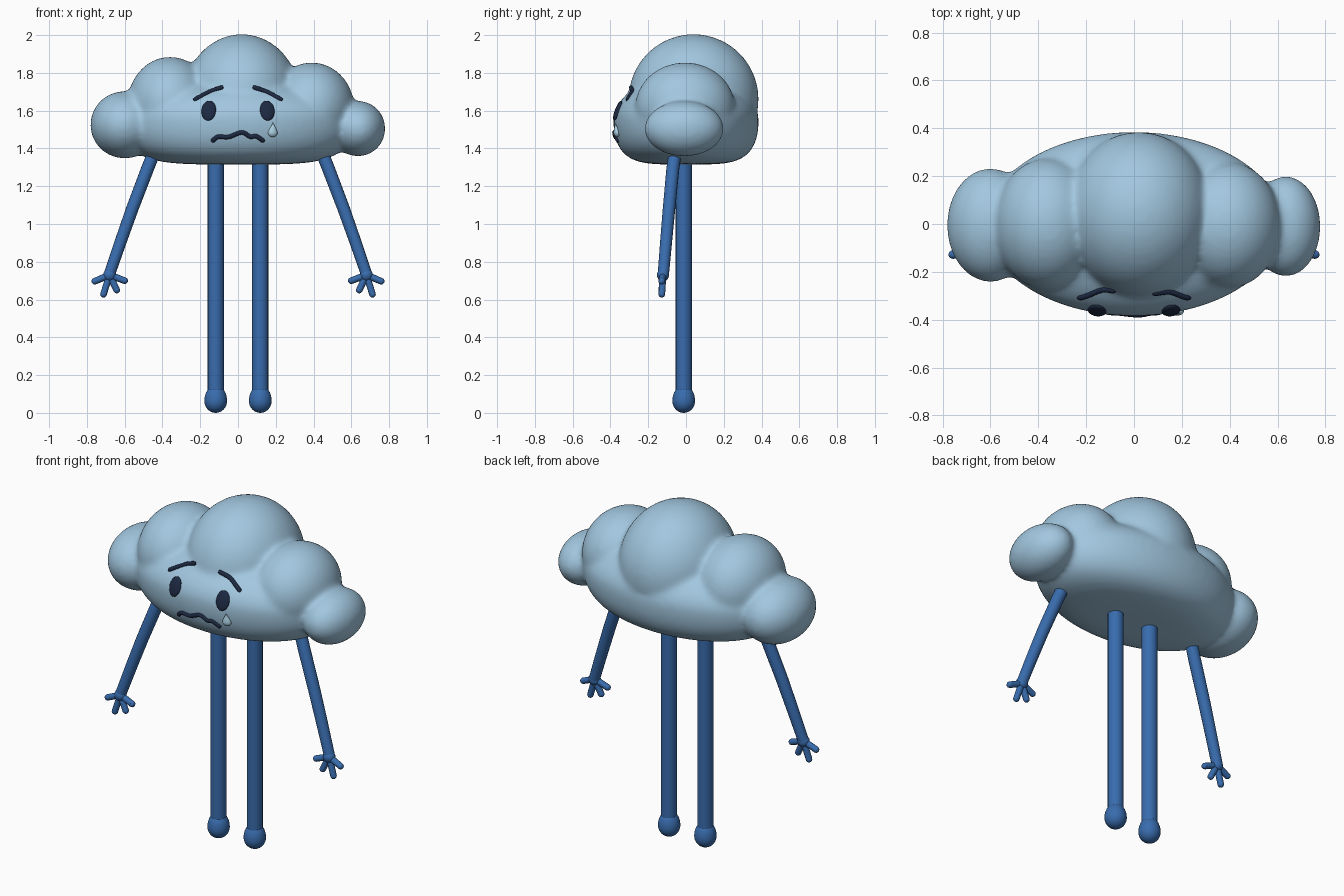
import bpy, bmesh, math
from mathutils import Vector, Matrix
from mathutils.bvhtree import BVHTree

if "Cube" in bpy.data.objects:
    bpy.data.objects.remove(bpy.data.objects["Cube"], do_unlink=True)


def material(name, rgb):
    m = bpy.data.materials.new(name)
    m.use_nodes = True
    m.diffuse_color = (*rgb, 1)
    node = next(n for n in m.node_tree.nodes if n.type == 'BSDF_PRINCIPLED')
    node.inputs["Base Color"].default_value = (*rgb, 1)
    return m


CLOUD = material("cloud blue", (0.36, 0.57, 0.74))
LIMB = material("limb blue", (0.04, 0.15, 0.42))
INK = material("dark navy", (0.012, 0.022, 0.055))
TEAR = material("tear blue", (0.45, 0.70, 0.85))


def mesh_object(name, bm, mat):
    me = bpy.data.meshes.new(name)
    bm.to_mesh(me)
    bm.free()
    me.materials.append(mat)
    me.shade_smooth()
    ob = bpy.data.objects.new(name, me)
    bpy.context.collection.objects.link(ob)
    return ob


def add_ball(bm, center, radii, segments=32, rotation=None):
    turn = rotation.to_matrix().to_4x4() if rotation else Matrix()
    mat = Matrix.Translation(center) @ turn @ Matrix.Diagonal((*radii, 1))
    return bmesh.ops.create_uvsphere(bm, u_segments=segments, v_segments=segments // 2,
                                     radius=1, matrix=mat)["verts"]


def to_mesh(ob):
    bpy.ops.object.select_all(action='DESELECT')
    bpy.context.view_layer.objects.active = ob
    ob.select_set(True)
    bpy.ops.object.convert(target='MESH')
    ob.data.shade_smooth()
    bpy.ops.object.shade_smooth_by_angle(angle=math.radians(50))


def tubes(name, paths, radius, mat, sides=4):
    """Round tubes along paths of (point, thickness) pairs, with capped ends."""
    cu = bpy.data.curves.new(name, 'CURVE')
    cu.dimensions = '3D'
    cu.bevel_depth = radius
    cu.bevel_resolution = sides
    cu.use_fill_caps = True
    for path in paths:
        sp = cu.splines.new('POLY')
        sp.points.add(len(path) - 1)
        for p, (co, thick) in zip(sp.points, path):
            p.co = (*co, 1)
            p.radius = thick
    cu.materials.append(mat)
    ob = bpy.data.objects.new(name, cu)
    bpy.context.collection.objects.link(ob)
    to_mesh(ob)
    return ob


def rounded(points):
    """Path with tapered tips so that the ends look round."""
    pts = [Vector(p) for p in points]
    return [(p, 0.6 if i in (0, len(pts) - 1) else 1) for i, p in enumerate(pts)]


# Cloud: a flat-bottomed body and puffs fused into one smooth skin
bm = bmesh.new()
body_z = 1.55
for v in add_ball(bm, (0, 0, body_z), (0.62, 0.385, 0.235), 64):
    if v.co.z < body_z:
        t = (body_z - v.co.z) / 0.235
        v.co.z = body_z - 0.235 * math.sin(t * math.pi / 2) ** 0.9
puffs = [
    ((0.02, 0.04, 1.66), (0.31, 0.345, 0.345)),
    ((-0.36, 0, 1.635), (0.225, 0.275, 0.25)),
    ((0.39, -0.005, 1.615), (0.225, 0.265, 0.24)),
    ((-0.60, -0.005, 1.525), (0.182, 0.238, 0.178)),
    ((0.635, -0.01, 1.505), (0.145, 0.21, 0.147)),
]
for center, radii in puffs:
    add_ball(bm, center, radii, 48)
cloud = mesh_object("cloud_body", bm, CLOUD)
fuse = cloud.modifiers.new("fuse", 'REMESH')
fuse.mode = 'VOXEL'
fuse.voxel_size = 0.014
fuse.use_smooth_shade = True
soft = cloud.modifiers.new("soften", 'SMOOTH')
soft.factor = 0.5
soft.iterations = 14
to_mesh(cloud)
cloud.data.shade_smooth()

skin = BVHTree.FromPolygons([v.co for v in cloud.data.vertices],
                            [p.vertices for p in cloud.data.polygons])


def on_face(x, z):
    """Point and normal on the front of the cloud."""
    hit, normal, _, _ = skin.ray_cast(Vector((x, -2, z)), Vector((0, 1, 0)))
    return hit, normal


def smooth_line(points, steps=6):
    """Rounded line through (x, z) points, laid on the cloud."""
    out = []
    for i in range(len(points) - 1):
        a, b, c, d = (Vector(points[min(max(k, 0), len(points) - 1)]) for k in range(i - 1, i + 3))
        for s in range(steps):
            t = s / steps
            out.append(b + (c - a) * t / 2 + (a * 2 - b * 5 + c * 4 - d) * t * t / 2
                       + (b * 3 - a - c * 3 + d) * t ** 3 / 2)
    out.append(Vector(points[-1]))
    return [on_face(p.x, p.y)[0] for p in out]


# Face: eyes, brows, mouth and tear
for side, label in ((1, "left"), (-1, "right")):
    bm = bmesh.new()
    spot, normal = on_face(side * 0.155, 1.60)
    add_ball(bm, spot, (0.039, 0.014, 0.056), 24, normal.to_track_quat('Y', 'Z'))
    mesh_object(label + "_eye", bm, INK)
    brow = [(side * 0.078, 1.725), (side * 0.15, 1.70), (side * 0.235, 1.655)]
    tubes(label + "_brow", [rounded(smooth_line(brow))], 0.012, INK)

mouth = [(-0.138, 1.437), (-0.105, 1.462), (-0.05, 1.461), (0.02, 1.485),
         (0.065, 1.462), (0.095, 1.465), (0.138, 1.437)]
tubes("mouth", [rounded(smooth_line(mouth))], 0.012, INK)

bm = bmesh.new()
spot, normal = on_face(0.183, 1.49)
for v in add_ball(bm, (0, 0, 0), (1, 1, 1), 20):
    h = v.co.z
    pinch = 1 - max(0, h + 0.1) * 0.85
    v.co = (v.co.x * 0.027 * pinch, v.co.y * 0.016 * pinch, h * (0.052 if h > 0 else 0.03))
bmesh.ops.transform(bm, verts=bm.verts, matrix=Matrix.Translation(spot + normal * 0.006)
                    @ normal.to_track_quat('Y', 'Z').to_matrix().to_4x4())
mesh_object("tear", bm, TEAR)

# Limbs, mirrored left and right
for side, label in ((1, "left"), (-1, "right")):
    leg_x = side * 0.118
    tubes(label + "_leg", [[((leg_x, -0.012, 0.07), 1), ((leg_x, -0.012, 1.40), 1)]],
          0.043, LIMB, 6)
    bm = bmesh.new()
    for v in add_ball(bm, (leg_x, -0.012, 0.063), (0.06, 0.06, 0.063)):
        if v.co.z > 0.063:
            v.co.z += (v.co.z - 0.063) * 0.35
    mesh_object(label + "_foot", bm, LIMB)

    arm = [((0.425, -0.05, 1.43), 1), ((0.48, -0.07, 1.29), 1), ((0.56, -0.09, 1.08), 0.97),
           ((0.62, -0.105, 0.91), 0.93), ((0.68, -0.12, 0.735), 0.88)]
    tubes(label + "_arm", [[((side * x, y, z), r) for (x, y, z), r in arm]], 0.034, LIMB, 6)

    # Hand: round palm and four fingers with ball tips
    palm = Vector((side * 0.68, -0.122, 0.73))
    bm = bmesh.new()
    add_ball(bm, palm, (0.034, 0.032, 0.034), 20)
    fingers = []
    for x, z in ((0.758, 0.697), (0.712, 0.628), (0.642, 0.65), (0.60, 0.70)):
        tip = Vector((side * x, -0.128, z))
        fingers.append([(palm, 1), (tip, 0.95)])
        add_ball(bm, tip, (0.0175,) * 3, 16)
    mesh_object(label + "_palm", bm, LIMB)
    tubes(label + "_fingers", fingers, 0.0185, LIMB)
